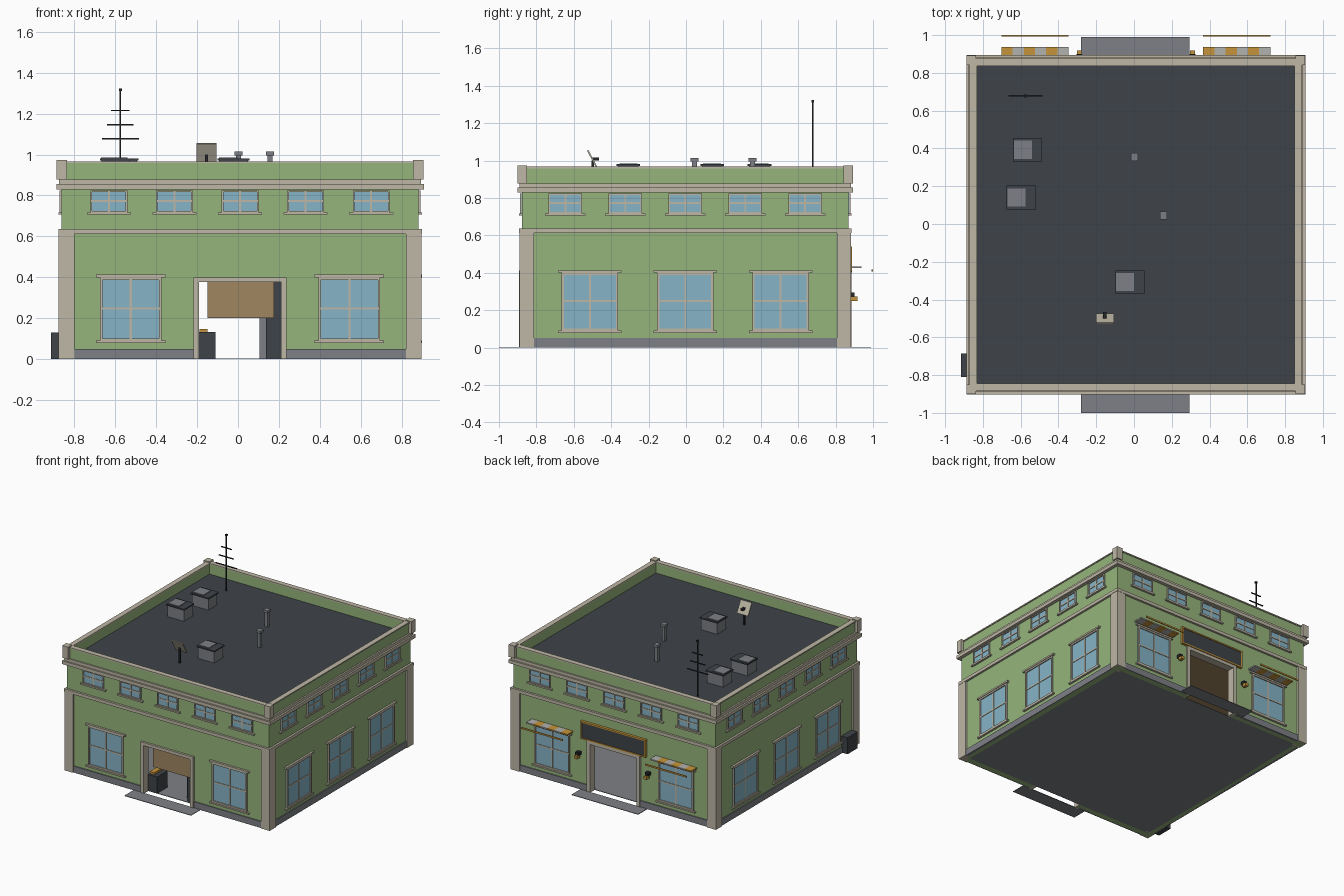
import bpy, bmesh, math
from mathutils import Vector, Matrix

if "Cube" in bpy.data.objects:
    bpy.data.objects.remove(bpy.data.objects["Cube"])

CX, CY = 0.01, -0.004            # building centre


def lin(c):
    c /= 255
    return c / 12.92 if c <= 0.04045 else ((c + 0.055) / 1.055) ** 2.4


def material(name, r, g, b):
    m = bpy.data.materials.new(name)
    m.diffuse_color = (lin(r), lin(g), lin(b), 1)
    m.use_nodes = True
    m.node_tree.nodes["Principled BSDF"].inputs["Base Color"].default_value = m.diffuse_color
    return m


GREEN = material("green plaster", 150, 181, 124)
BEIGE = material("beige trim", 190, 183, 165)
GREY = material("grey concrete", 126, 128, 134)
DARK = material("dark slate", 62, 67, 72)
GLASS = material("blue glass", 134, 180, 199)
BROWN = material("brown wood", 160, 134, 97)
ORANGE = material("orange paint", 198, 148, 58)
BLACK = material("black metal", 38, 39, 42)
PALE = material("pale grey", 178, 178, 174)


class Part:
    """One object made of boxes, optionally placed on one of four facades."""

    def __init__(self, name, *mats):
        self.name, self.mats, self.bm = name, mats, bmesh.new()

    def box(self, x0, x1, y0, y1, z0, z1, mi=0, mat=Matrix()):
        m = (mat @ Matrix.Translation(((x0 + x1) / 2, (y0 + y1) / 2, (z0 + z1) / 2))
             @ Matrix.Diagonal((abs(x1 - x0), abs(y1 - y0), abs(z1 - z0), 1)))
        r = bmesh.ops.create_cube(self.bm, size=1, matrix=m)
        for f in {f for v in r["verts"] for f in v.link_faces}:
            f.material_index = mi
        return self

    def wall(self, side, u0, u1, d0, d1, z0, z1, mi=0):
        # side 0 front, 1 right, 2 back, 3 left; d = distance out from the centre
        m = Matrix.Translation((CX, CY, 0)) @ Matrix.Rotation(side * math.pi / 2, 4, "Z")
        return self.box(u0, u1, -d1, -d0, z0, z1, mi, m)

    def ring(self, half, inner, z0, z1, mi=0):
        for s in range(4):
            w = half if s % 2 == 0 else inner
            self.wall(s, -w, w, inner, half, z0, z1, mi)
        return self

    def done(self):
        me = bpy.data.meshes.new(self.name)
        bmesh.ops.recalc_face_normals(self.bm, faces=self.bm.faces)
        self.bm.to_mesh(me)
        self.bm.free()
        for m in self.mats:
            me.materials.append(m)
        ob = bpy.data.objects.new(self.name, me)
        bpy.context.collection.objects.link(ob)
        return ob


W, DOOR = 0.872, 0.205           # wall half width, door half width

# Walls with a doorway at the front and the back
p = Part("walls", GREEN)
plinth = Part("plinth", GREY)
for s in (0, 2):
    p.wall(s, -W, -DOOR, 0.83, W, 0, 0.85).wall(s, DOOR, W, 0.83, W, 0, 0.85)
    p.wall(s, -DOOR, DOOR, 0.83, W, 0.385, 0.85)
    for a, b in ((-0.81, -0.225), (0.225, 0.81)):
        plinth.wall(s, a, b, W - 0.01, 0.88, 0, 0.05)
for s in (1, 3):
    p.wall(s, -0.83, 0.83, 0.83, W, 0, 0.85)
    plinth.wall(s, -0.81, 0.81, W - 0.01, 0.88, 0, 0.05)
p.done()
plinth.done()

# Corner pilasters and horizontal bands
p = Part("corner_pilasters", BEIGE)
for sx in (-1, 1):
    for sy in (-1, 1):
        p.box(CX + sx * 0.81, CX + sx * 0.886, CY + sy * 0.81, CY + sy * 0.886, 0, 0.62)
p.done()
Part("storey_band", BEIGE).ring(0.888, 0.84, 0.612, 0.637).done()
Part("cornice", BEIGE).ring(0.898, 0.84, 0.83, 0.856).ring(0.885, 0.84, 0.856, 0.878).done()

# Parapet, its cap and corner posts
Part("parapet", GREEN).ring(0.873, 0.842, 0.878, 0.958).done()
Part("parapet_cap", BEIGE).ring(0.88, 0.84, 0.958, 0.967).done()
p = Part("parapet_posts", BEIGE)
for sx in (-1, 1):
    for sy in (-1, 1):
        p.box(CX + sx * 0.846, CX + sx * 0.896, CY + sy * 0.846, CY + sy * 0.896, 0.878, 0.974)
p.done()
Part("roof", DARK).box(CX - 0.845, CX + 0.845, CY - 0.845, CY + 0.845, 0.86, 0.882).done()
Part("ceiling", BROWN).box(CX - 0.83, CX + 0.83, CY - 0.83, CY + 0.83, 0.39, 0.40).done()

# Ground floor and doorsteps
f = Part("floor", GREY)
f.box(CX - 0.84, CX + 0.84, CY - 0.83, CY + 0.83, 0, 0.004).done()
Part("doorsteps", GREY).box(-0.28, 0.295, -1, -0.885, 0, 0.004) \
    .box(-0.28, 0.295, 0.88, 0.99, 0, 0.004).done()


# Windows: two by two panes, frame, sill and optional lintel
def window(glass, frame, side, u, w, z0, z1, t, lintel):
    glass.wall(side, u - w, u + w, W - 0.01, 0.875, z0, z1)
    for a in (-1, 1):
        frame.wall(side, u + a * w, u + a * (w - t), W, 0.883, z0, z1)
    frame.wall(side, u - w, u + w, W, 0.883, z0, z0 + t)
    frame.wall(side, u - w, u + w, W, 0.883, z1 - t, z1)
    frame.wall(side, u - 0.005, u + 0.005, W, 0.879, z0, z1)
    zm = (z0 + z1) / 2 + 0.003
    frame.wall(side, u - w, u + w, W, 0.879, zm - 0.005, zm + 0.005)
    frame.wall(side, u - w - 0.018, u + w + 0.018, W, 0.888, z0 - 0.011, z0)
    if lintel:
        frame.wall(side, u - w - 0.019, u + w + 0.019, W, 0.888, z1, z1 + 0.013)


glass, frame = Part("window_glass", GLASS), Part("window_frames", BEIGE)
for s in range(4):
    for u in ((-0.534, 0.534) if s % 2 == 0 else (-0.51, 0, 0.51)):
        window(glass, frame, s, u, 0.151, 0.09, 0.4, 0.012, True)
    for i in range(-2, 3):
        window(glass, frame, s, i * 0.3205, 0.09, 0.717, 0.824, 0.008, False)
glass.done()
frame.done()

# Door frames
p = Part("door_frames", BEIGE)
for s in (0, 2):
    for a in (-1, 1):
        p.wall(s, a * 0.2, a * 0.228, 0.825, 0.888, 0, 0.4)
    p.wall(s, -0.228, 0.228, 0.825, 0.888, 0.376, 0.4)
p.done()

# Things seen in the front doorway
Part("hanging_board", BROWN).box(-0.15, 0.175, -0.835, -0.822, 0.2, 0.376).done()
Part("bin", DARK).box(-0.19, -0.11, -0.84, -0.71, 0.004, 0.132).done()
Part("bin_lid", ORANGE).box(-0.188, -0.148, -0.82, -0.73, 0.132, 0.148).done()
Part("open_door", DARK).box(0.138, 0.21, -0.82, -0.79, 0.004, 0.376).done()
Part("cabinet", GREY).box(0.105, 0.14, -0.78, -0.7, 0.004, 0.21).done()

# Sign board over the back door
p = Part("sign_board", DARK, ORANGE)
p.wall(2, -0.27, 0.27, W, 0.887, 0.41, 0.53)
for z in (0.402, 0.53):
    p.wall(2, -0.28, 0.28, W, 0.892, z, z + 0.01, 1)
for a in (-1, 1):
    p.wall(2, a * 0.27, a * 0.28, W, 0.892, 0.402, 0.54, 1)
p.done()

# Striped awnings with a loose front rail
awn, rail = Part("awnings", PALE, ORANGE), Part("awning_rails", ORANGE)
for c in (-0.534, 0.534):
    n, w = 6, 0.356 / 6
    for i in range(n):
        u = c - 0.178 + i * w
        awn.wall(2, u, u + w, W, 0.942, 0.424, 0.434, i % 2)
    rail.wall(2, c - 0.178, c + 0.178, 0.997, 1.004, 0.406, 0.418)
awn.done()
rail.done()

# Wall lamps beside the back door
p = Part("wall_lamps", BLACK, ORANGE)
for c in (-0.3, 0.3):
    p.wall(2, c - 0.015, c + 0.015, W, 0.905, 0.27, 0.295)
    p.wall(2, c - 0.013, c + 0.013, 0.885, 0.922, 0.25, 0.272, 1)
p.done()

# Utility box on the left wall
Part("utility_box", DARK).box(-0.915, -0.86, -0.81, -0.685, 0.002, 0.13).done()

# Roof vents: body, dark lid and grey grille
body, lid, grille = Part("vent_bodies", GREY), Part("vent_lids", DARK), Part("vent_grilles", GREY)
for x, y in ((-0.563, 0.393), (-0.597, 0.14), (-0.022, -0.308)):
    body.box(x - 0.07, x + 0.07, y - 0.055, y + 0.055, 0.88, 0.97)
    lid.box(x - 0.077, x + 0.077, y - 0.063, y + 0.063, 0.97, 0.98)
    grille.box(x - 0.072, x + 0.022, y - 0.048, y + 0.048, 0.98, 0.985)
for q in (body, lid, grille):
    q.done()

# Chimney pipes
p = Part("roof_pipes", GREY)
for x, y in ((0.002, 0.355), (0.156, 0.045)):
    p.box(x - 0.012, x + 0.012, y - 0.013, y + 0.013, 0.88, 0.997)
    p.box(x - 0.019, x + 0.019, y - 0.021, y + 0.021, 0.995, 1.014)
p.done()

# Mast antenna
p = Part("antenna", BLACK)
p.box(-0.579, -0.571, 0.674, 0.682, 0.88, 1.31).box(-0.582, -0.568, 0.671, 0.685, 1.31, 1.323)
for z, h in ((1.215, 0.045), (1.145, 0.065), (1.077, 0.09)):
    p.box(-0.575 - h, -0.575 + h, 0.674, 0.682, z - 0.003, z + 0.003)
p.done()

# Tilted reception panel on a post
tilt = Matrix.Translation((-0.154, -0.502, 1.01)) @ Matrix.Rotation(math.radians(28), 4, "X")
Part("reception_panel", BEIGE).box(-0.048, 0.048, -0.004, 0.004, -0.05, 0.05, 0, tilt).done()
Part("panel_post", BLACK).box(-0.161, -0.147, -0.506, -0.492, 0.88, 1.0) \
    .box(-0.163, -0.145, -0.5, -0.465, 1.0, 1.015).done()
